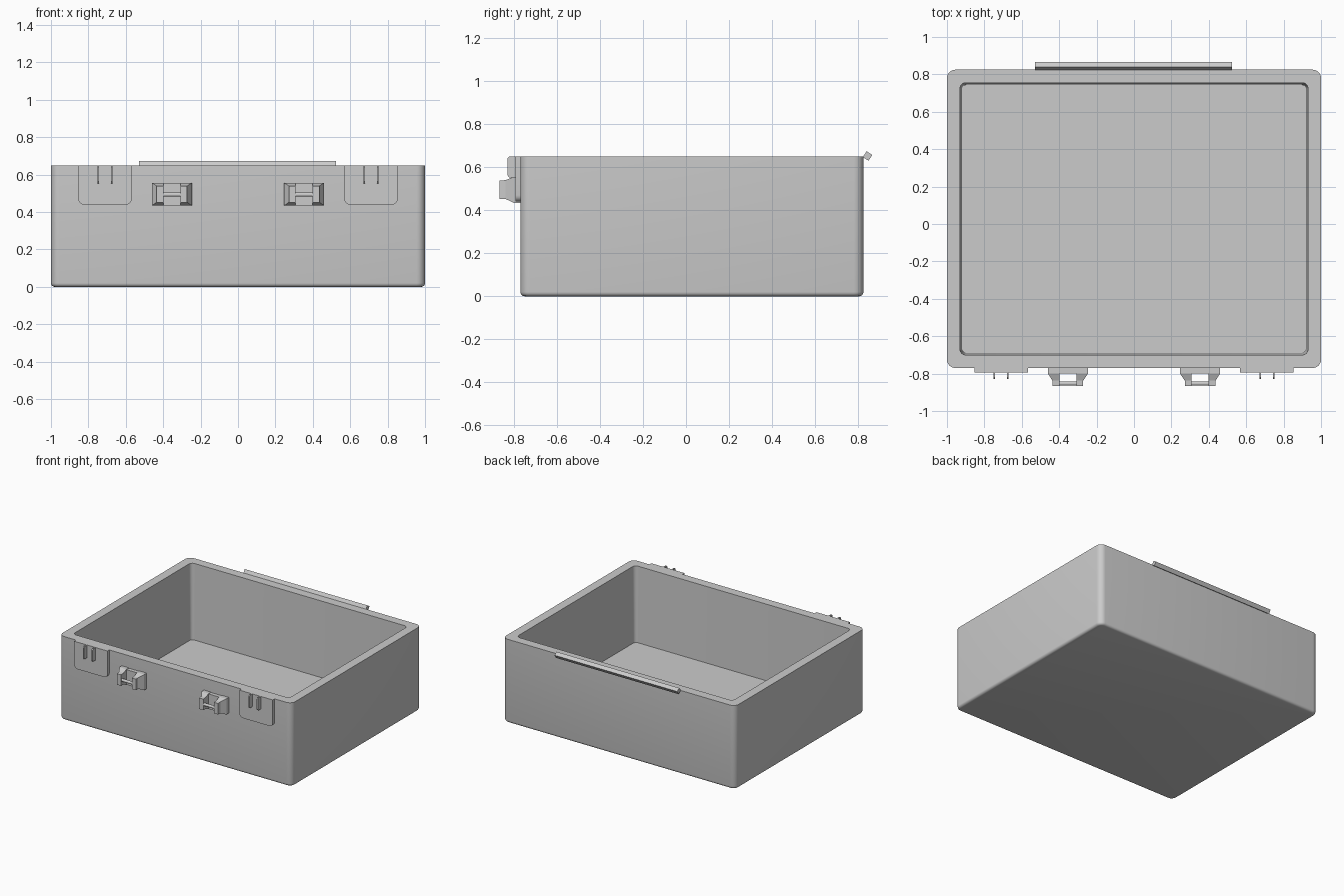
import bpy, bmesh, math
from mathutils import Vector

if "Cube" in bpy.data.objects:
    bpy.data.objects.remove(bpy.data.objects["Cube"])


def loft(name, rings, smooth=True):
    """Skin a list of equal-length closed rings and cap both ends."""
    bm = bmesh.new()
    loops = [[bm.verts.new(p) for p in r] for r in rings]
    n = len(loops[0])
    for a, b in zip(loops, loops[1:]):
        for i in range(n):
            j = (i + 1) % n
            bm.faces.new((a[i], a[j], b[j], b[i]))
    bm.faces.new(loops[0])
    bm.faces.new(loops[-1])
    bmesh.ops.recalc_face_normals(bm, faces=bm.faces)
    me = bpy.data.meshes.new(name)
    bm.to_mesh(me)
    bm.free()
    ob = bpy.data.objects.new(name, me)
    bpy.context.collection.objects.link(ob)
    if smooth:
        bpy.ops.object.select_all(action='DESELECT')
        ob.select_set(True)
        bpy.context.view_layer.objects.active = ob
        bpy.ops.object.shade_smooth_by_angle(angle=math.radians(30))
    return ob


def round_rect(x0, x1, y0, y1, r, z, seg=6):
    pts = []
    for k, (cx, cy) in enumerate(((x1 - r, y1 - r), (x0 + r, y1 - r),
                                  (x0 + r, y0 + r), (x1 - r, y0 + r))):
        for i in range(seg + 1):
            a = math.pi / 2 * (k + i / seg)
            pts.append((cx + r * math.cos(a), cy + r * math.sin(a), z))
    return pts


def rect(y, x0, x1, z0, z1):
    return [(x0, y, z0), (x1, y, z0), (x1, y, z1), (x0, y, z1)]


def box(name, x0, x1, y0, y1, z0, z1):
    return loft(name, [rect(y0, x0, x1, z0, z1), rect(y1, x0, x1, z0, z1)], False)


# Case shell: rounded bottom edge, outer wall, rim, tapered cavity, floor
X, Y0, Y1 = 1.0, -0.77, 0.825
H, B = 0.65, 0.02
rings = []
for i in range(5):
    a = math.pi / 2 * i / 4
    d = B * (1 - math.sin(a))
    rings.append(round_rect(-X + d, X - d, Y0 + d, Y1 - d, 0.045 - d, B * (1 - math.cos(a))))
rings.append(round_rect(-X, X, Y0, Y1, 0.045, H))
rings.append(round_rect(-0.93, 0.93, -0.70, 0.755, 0.03, H))
rings.append(round_rect(-0.92, 0.92, -0.69, 0.745, 0.025, 0.06))
loft("case_shell", rings)

# Rear hinge bar: tilted square rod
s, t = 0.0225, math.radians(12)
loft("hinge_bar", [[(x, 0.844 + s * math.cos(t + k * math.pi / 2),
                     0.652 + s * math.sin(t + k * math.pi / 2)) for k in range(4)]
                   for x in (-0.53, 0.525)], False)

for m, side in ((-1, "left"), (1, "right")):
    # Lid catch plate with rounded lower corners and two ribs
    cx, w, r = m * 0.711, 0.143, 0.03
    prof = [(cx - w, H), (cx + w, H)]
    prof += [(cx + w - r + r * math.cos(a), 0.44 + r - r * math.sin(a))
             for a in (i * math.pi / 10 for i in range(6))]
    prof += [(cx - w + r - r * math.sin(a), 0.44 + r - r * math.cos(a))
             for a in (i * math.pi / 10 for i in range(6))]
    loft("catch_plate_" + side, [[(x, y, z) for x, z in prof] for y in (-0.765, -0.793)])
    for k in (-1, 1):
        rx, hw = cx + k * 0.036, 0.005
        rib = [(-0.785, H), (-0.822, H), (-0.83, H - 0.008),
               (-0.83, 0.562), (-0.822, 0.552), (-0.785, 0.552)]
        loft("catch_rib_" + side, [[(x, y, z) for y, z in rib]
                                   for x in (rx - hw, rx + hw)], False)

    # Latch mount: back plate, two flared ears and a pin
    lx = m * 0.3535
    box("latch_plate_" + side, lx - 0.06, lx + 0.06, -0.8, -0.765, 0.436, 0.553)
    for k in (-1, 1):
        ear = [(-0.765, 0.107, 0.434, 0.556), (-0.8, 0.107, 0.434, 0.556),
               (-0.838, 0.082, 0.452, 0.540), (-0.866, 0.082, 0.452, 0.538)]
        loft("latch_ear_" + side,
             [rect(y, lx + k * 0.046, lx + k * xo, z0, z1) for y, xo, z0, z1 in ear], False)
    loft("latch_pin_" + side,
         [[(lx + x, -0.853 + 0.011 * math.cos(i * math.pi / 8),
            0.493 + 0.011 * math.sin(i * math.pi / 8)) for i in range(16)]
          for x in (-0.05, 0.05)])
